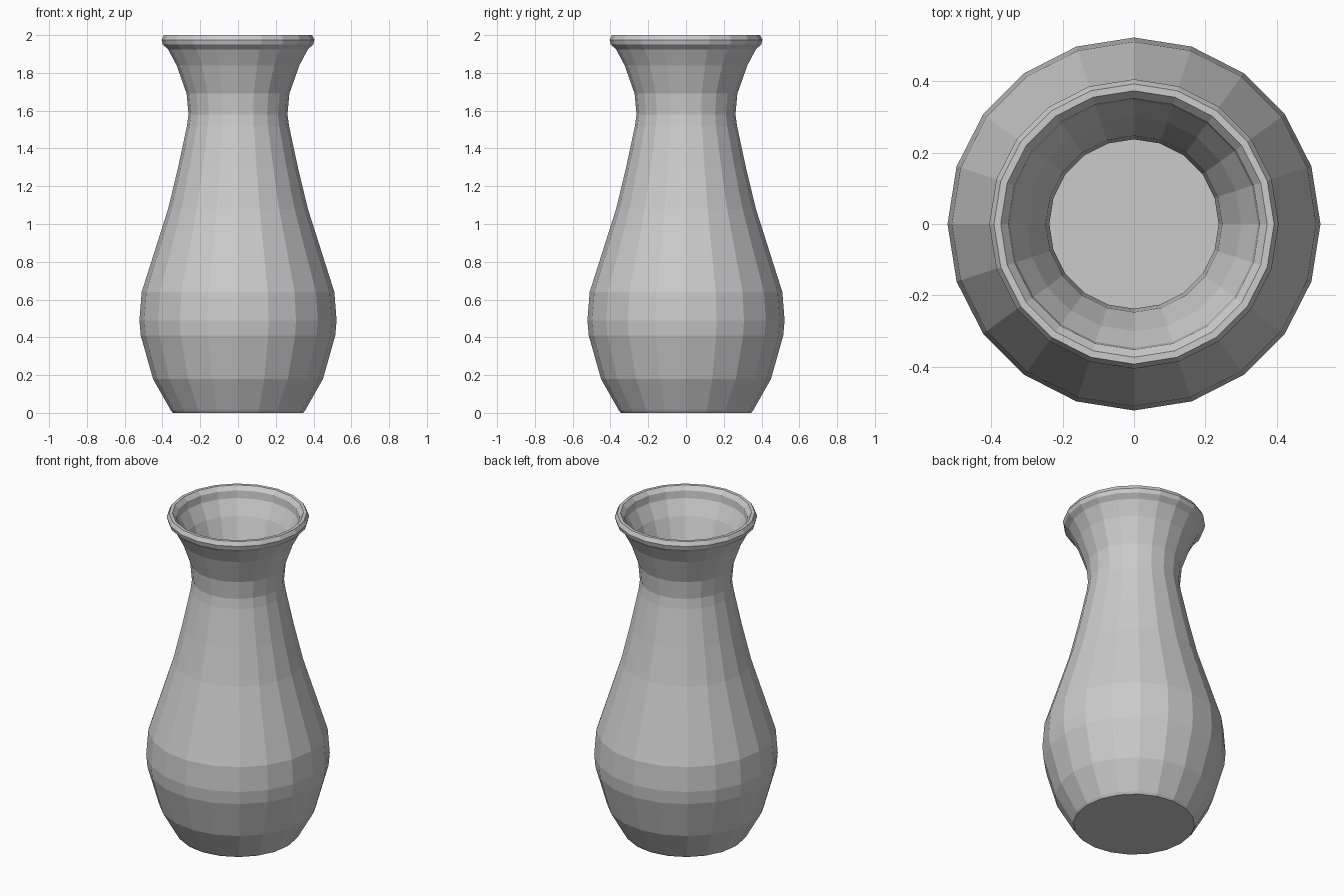
import bpy, bmesh
from math import cos, sin, tau

SIDES = 20

# outer wall, foot to lip (radius, height)
outer = [(0.345, 0), (0.355, 0.012), (0.45, 0.18), (0.515, 0.41), (0.522, 0.49),
         (0.51, 0.64), (0.37, 1.08), (0.317, 1.30), (0.27, 1.52), (0.262, 1.58),
         (0.272, 1.69), (0.325, 1.84), (0.37, 1.925)]
# rolled rim
rim = [(0.398, 1.95), (0.405, 1.975), (0.392, 2.0), (0.373, 2.0), (0.352, 1.975)]
# inner wall, lip to floor
inner = [(0.347, 1.93), (0.30, 1.84), (0.247, 1.69), (0.237, 1.58), (0.245, 1.52),
         (0.292, 1.30), (0.345, 1.08), (0.485, 0.64), (0.497, 0.49), (0.49, 0.41),
         (0.425, 0.18), (0.335, 0.03)]

# spin the profile into faceted rings
bm = bmesh.new()
rings = [[bm.verts.new((r * cos(tau * i / SIDES), r * sin(tau * i / SIDES), z))
          for i in range(SIDES)] for r, z in outer + rim + inner]
for a, b in zip(rings, rings[1:]):
    for i in range(SIDES):
        j = (i + 1) % SIDES
        bm.faces.new((a[i], a[j], b[j], b[i]))

# underside and inside floor
bm.faces.new(rings[0][::-1])
bm.faces.new(rings[-1])

mesh = bpy.data.meshes.new("vase")
bm.to_mesh(mesh)
bm.free()
bpy.context.collection.objects.link(bpy.data.objects.new("vase", mesh))
